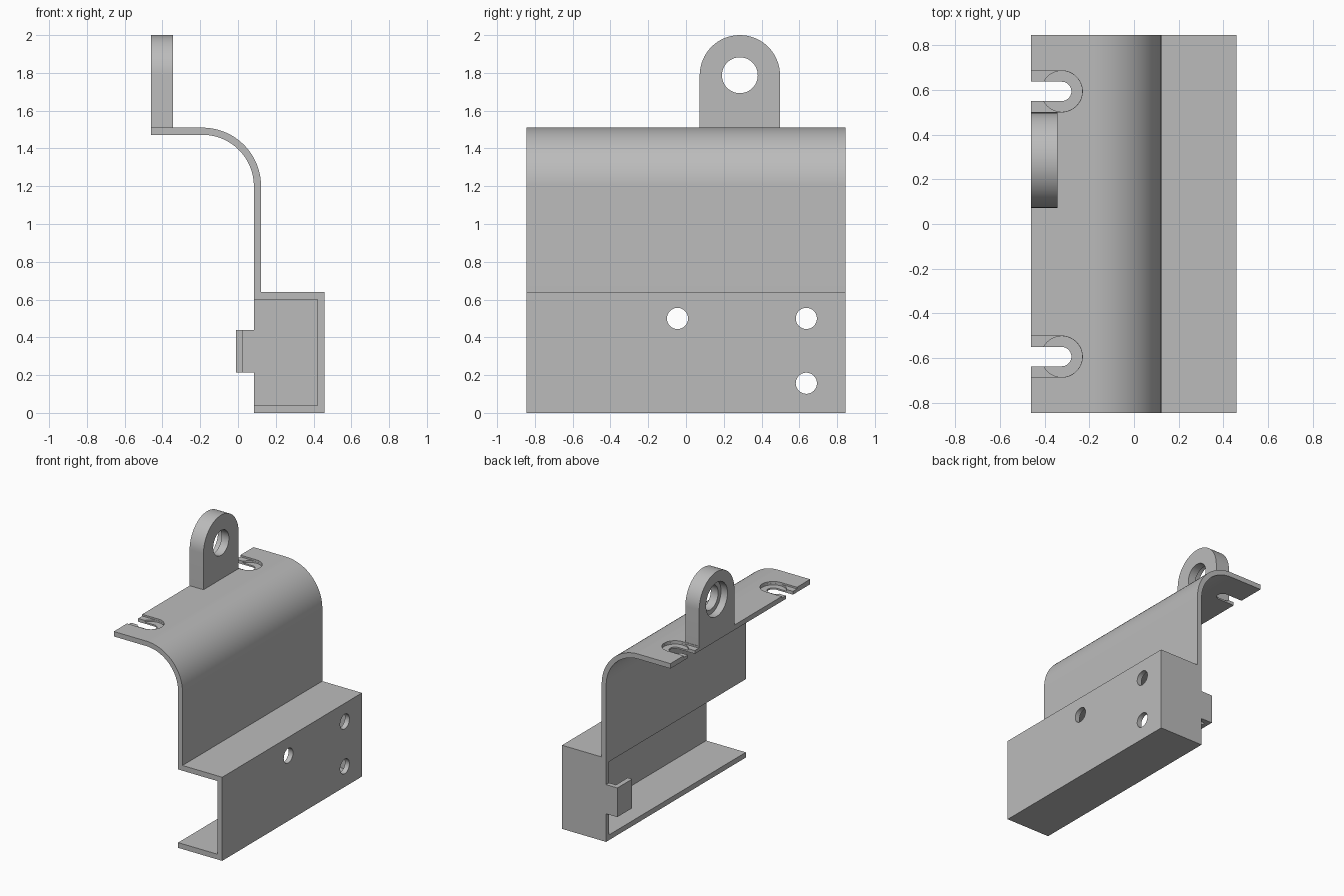
import bpy, bmesh
from math import sin, cos, pi
from mathutils import Vector

cube = bpy.data.objects.get("Cube")
if cube:
    bpy.data.objects.remove(cube, do_unlink=True)

grey = bpy.data.materials.new("satin grey")
grey.use_nodes = True
grey.diffuse_color = (0.5, 0.5, 0.5, 1)
grey.node_tree.nodes["Principled BSDF"].inputs["Base Color"].default_value = (0.5, 0.5, 0.5, 1)


def arc(cx, cy, r, start, end, steps=32):
    angles = [start + (end - start) * i / steps for i in range(steps + 1)]
    return [(cx + r * cos(a), cy + r * sin(a)) for a in angles]


def extrude(name, points, axis, low, high):
    """Closed 2D outline swept along one axis; the other two axes keep x, y, z order."""
    def place(p, d):
        co = list(p)
        co.insert("xyz".index(axis), d)
        return Vector(co)
    bm = bmesh.new()
    face = bm.faces.new([bm.verts.new(place(p, low)) for p in points])
    result = bmesh.ops.extrude_face_region(bm, geom=[face])
    verts = [v for v in result["geom"] if isinstance(v, bmesh.types.BMVert)]
    shift = place((0, 0), high - low)
    bmesh.ops.translate(bm, verts=verts, vec=shift)
    bmesh.ops.recalc_face_normals(bm, faces=bm.faces)
    mesh = bpy.data.meshes.new(name)
    bm.to_mesh(mesh)
    bm.free()
    mesh.materials.append(grey)
    obj = bpy.data.objects.new(name, mesh)
    bpy.context.collection.objects.link(obj)
    return obj


def finish(obj, cutters=()):
    """Cut the openings, then smooth the curved walls."""
    bpy.ops.object.select_all(action="DESELECT")
    bpy.context.view_layer.objects.active = obj
    obj.select_set(True)
    for cutter in cutters:
        mod = obj.modifiers.new("cut", "BOOLEAN")
        mod.operation, mod.solver, mod.object = "DIFFERENCE", "EXACT", cutter
        bpy.ops.object.modifier_apply(modifier=mod.name)
        bpy.data.objects.remove(cutter, do_unlink=True)
    bpy.ops.object.shade_smooth_by_angle(angle=0.5)


def disc(name, a, b, r, axis, low, high):
    return extrude(name, arc(a, b, r, 0, 2 * pi, 48)[:-1], axis, low, high)


def slot(name, y, r, low, high):
    outline = [(-0.6, y - r)] + arc(-0.323, y, r, -pi / 2, pi / 2) + [(-0.6, y + r)]
    return extrude(name, outline, "z", low, high)


# Bent sheet: open channel, upright web, rounded bend and top flange
half = 0.845
profile = [(0.085, 0), (0.458, 0), (0.458, 0.64), (0.122, 0.64)]
profile += arc(-0.188, 1.2, 0.31, 0, pi / 2)
profile += [(-0.46, 1.51), (-0.46, 1.472)]
profile += arc(-0.188, 1.2, 0.272, pi / 2, 0)
profile += [(0.085, 0.6), (0.42, 0.6), (0.42, 0.04), (0.085, 0.04)]
bracket = extrude("bent_bracket", profile, "y", -half, half)

# Stepped open slots in the flange and round holes in the channel face
cutters = []
for y in (-0.593, 0.593):
    cutters += [slot("slot_recess", y, 0.092, 1.497, 1.6),
                disc("slot_counterbore", -0.323, y, 0.0915, "z", 1.484, 1.6),
                slot("slot_opening", y, 0.043, 1.4, 1.6)]
for y, z in ((-0.045, 0.5), (0.637, 0.5), (0.637, 0.157)):
    cutters.append(disc("face_hole", y, z, 0.056, "x", 0.3, 0.6))
finish(bracket, cutters)

# Wall closing the back end of the channel
inner = half - 0.037
extrude("end_wall", [(0.085, 0.04), (0.42, 0.04), (0.42, 0.6), (0.085, 0.6)], "y", inner, half)

# Hooked tab on the end wall
hook = [(0.085, half), (-0.01, half), (-0.01, 0.665), (0.027, 0.665), (0.027, inner), (0.085, inner)]
extrude("hooked_tab", hook, "z", 0.215, 0.438)

# Upright lug with a hole counterbored from the outer side
cy, cz, r = 0.285, 1.7875, 0.2125
outline = [(cy + r, 1.51)] + arc(cy, cz, r, 0, pi) + [(cy - r, 1.51)]
lug = extrude("lug", outline, "x", -0.46, -0.343)
finish(lug, [disc("lug_hole", cy, cz, 0.095, "x", -0.6, -0.2),
             disc("lug_counterbore", cy, cz, 0.13, "x", -0.6, -0.405)])
